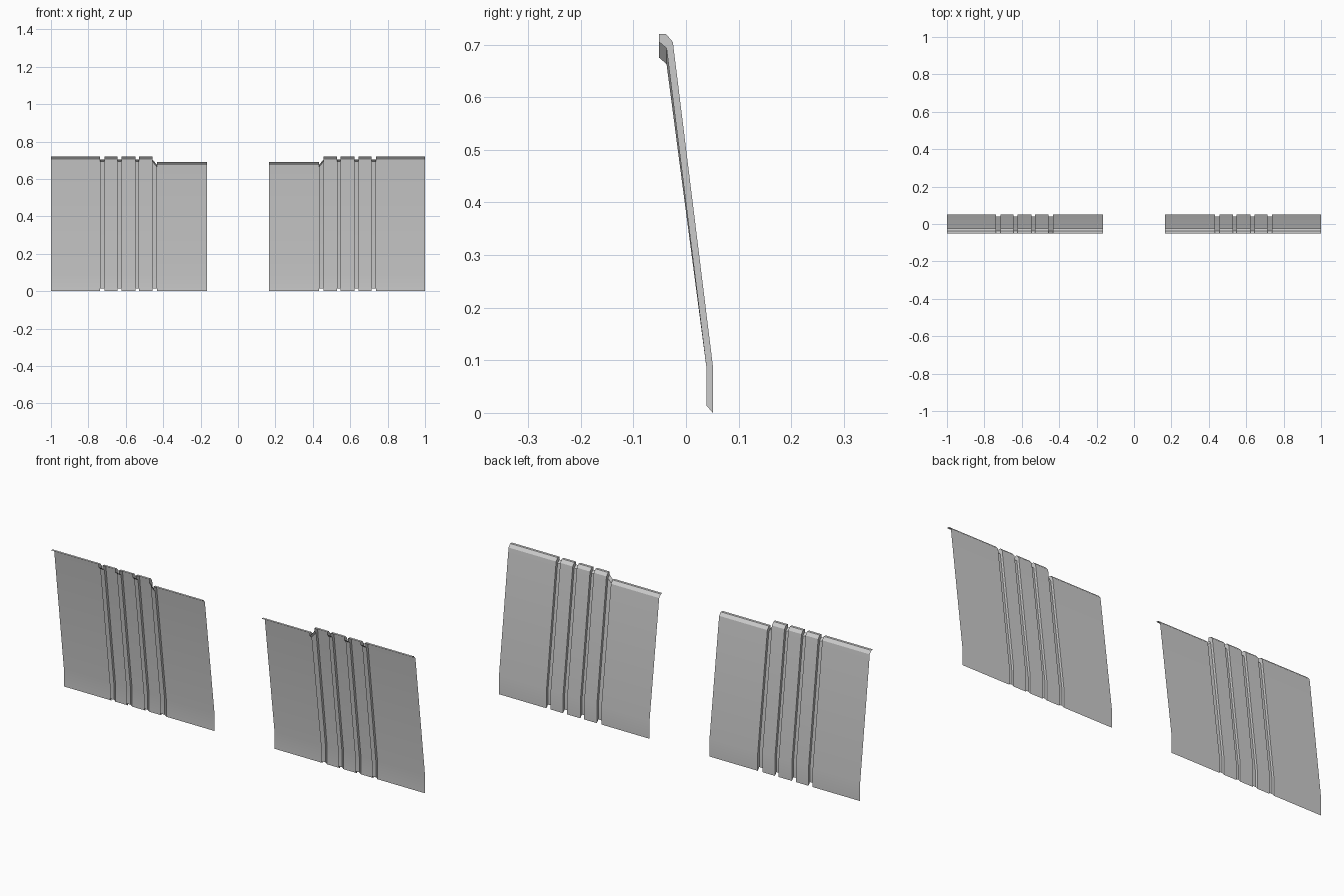
import bpy, bmesh

if "Cube" in bpy.data.objects:
    bpy.data.objects.remove(bpy.data.objects["Cube"])

# Side profiles (y, z): raised sheet with hooked top lip, and recessed groove floor
RAISED = [(0.051, 0.0), (0.051, 0.09), (-0.025, 0.705), (-0.038, 0.72), (-0.051, 0.72)]
GROOVE = [(0.039, 0.014), (0.039, 0.085), (-0.037, 0.693), (-0.044, 0.699), (-0.051, 0.705)]
GROOVES = [(0.433, 0.458), (0.528, 0.549), (0.622, 0.645), (0.714, 0.737)]
STEP = 0.03  # the inner section has a lower top edge

# Stations across the panel: (x, profile, drop of the top edge)
stations = [(0.166, RAISED, STEP)]
for i, (a, b) in enumerate(GROOVES):
    drop = STEP if i == 0 else 0.0
    stations += [(a, RAISED, drop), (a, GROOVE, drop), (b, GROOVE, 0.0), (b, RAISED, 0.0)]
stations.append((1.0, RAISED, 0.0))


def build_panel(name, side):
    bm = bmesh.new()
    rows = [[bm.verts.new((side * x, y, z - (drop if z > 0.5 else 0.0))) for y, z in prof]
            for x, prof, drop in stations]
    for r, s in zip(rows, rows[1:]):
        for k in range(len(r) - 1):
            quad = [r[k], r[k + 1], s[k + 1], s[k]]
            bm.faces.new(quad if side > 0 else quad[::-1])
    bm.normal_update()
    # outward side is the back (+y)
    if sum(f.normal.y * f.calc_area() for f in bm.faces) < 0:
        bmesh.ops.reverse_faces(bm, faces=bm.faces[:])
    mesh = bpy.data.meshes.new(name)
    bm.to_mesh(mesh)
    bm.free()
    obj = bpy.data.objects.new(name, mesh)
    bpy.context.collection.objects.link(obj)
    bpy.ops.object.select_all(action='DESELECT')
    obj.select_set(True)
    bpy.context.view_layer.objects.active = obj
    bpy.ops.object.shade_smooth_by_angle()


# Mirrored pair of ribbed panels
build_panel("right_panel", 1)
build_panel("left_panel", -1)
